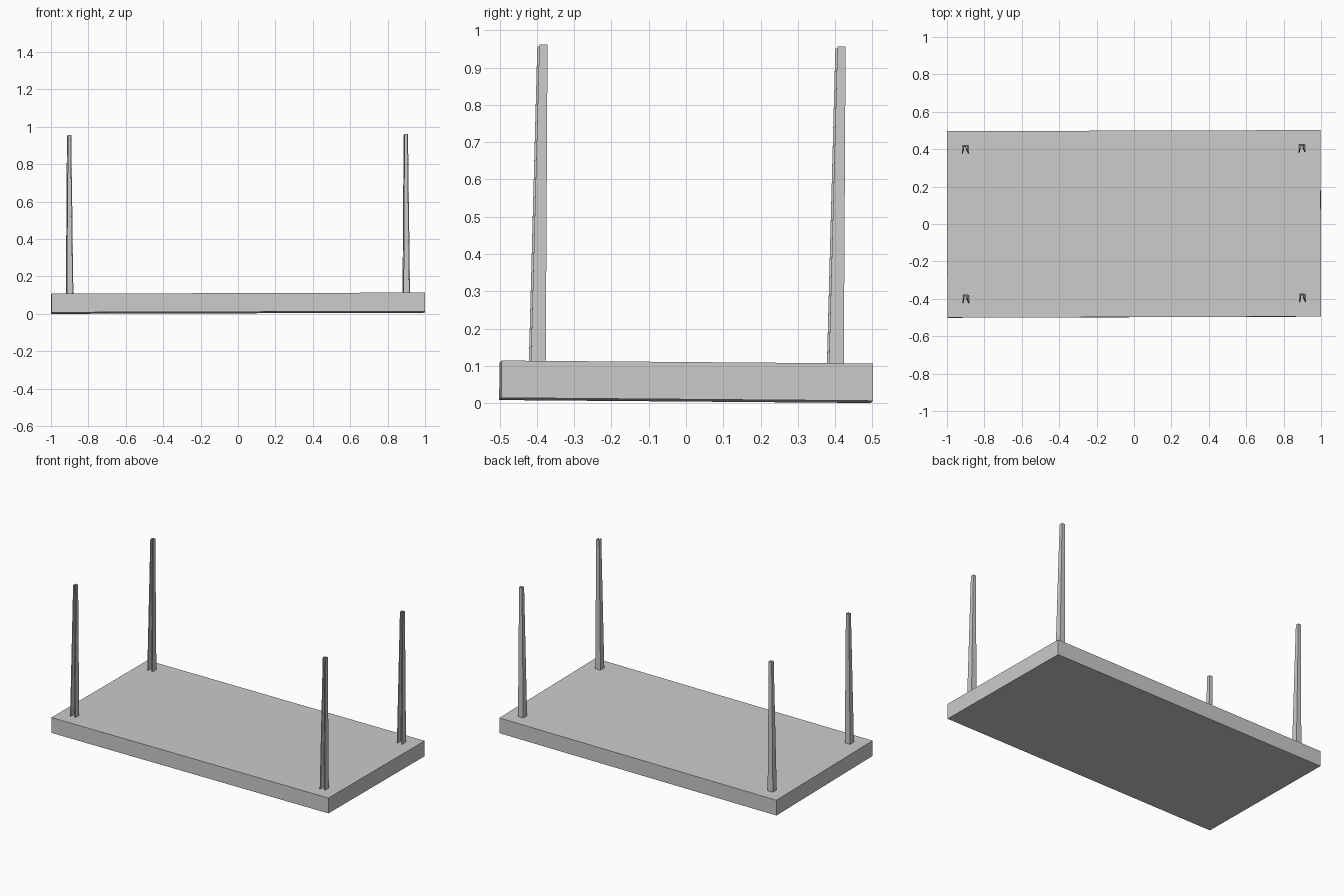
import bpy
import bmesh
from mathutils import Euler, Matrix, Vector

default = bpy.data.objects.get("Cube")
if default:
    bpy.data.objects.remove(default, do_unlink=True)

# Single plain grey
grey = bpy.data.materials.new("plain grey")
grey.use_nodes = True
colour = (0.6, 0.6, 0.6, 1.0)
grey.diffuse_color = colour
grey.node_tree.nodes["Principled BSDF"].inputs["Base Color"].default_value = colour

SLAB = 0.10       # slab thickness
LEG = 0.85        # leg length above the slab
SHEET = 0.006     # leg wall thickness

# The whole piece rests with a very slight tilt
tilt = Matrix.Translation((0, 0, 0.007)) @ Euler((-0.008, -0.003, 0.003)).to_matrix().to_4x4()


def add_object(name, bm):
    bmesh.ops.recalc_face_normals(bm, faces=bm.faces)
    mesh = bpy.data.meshes.new(name)
    bm.to_mesh(mesh)
    bm.free()
    mesh.materials.append(grey)
    obj = bpy.data.objects.new(name, mesh)
    bpy.context.collection.objects.link(obj)
    obj.matrix_world = tilt
    return obj


def channel(half_width, front, back):
    """U-shaped outline, open towards the front."""
    w, t = half_width, SHEET
    right = [(w, back), (w, front), (w - t, front), (w - t, back - t)]
    return right + [(-x, y) for x, y in reversed(right)]


def add_leg(name, cx, cy):
    bm = bmesh.new()
    rings = []
    for z, outline in ((SLAB - 0.005, channel(0.019, -0.02, 0.02)),
                       (SLAB + LEG, channel(0.0105, -0.004, 0.018))):
        rings.append([bm.verts.new(Vector((cx + x, cy + y, z))) for x, y in outline])
    low, high = rings
    n = len(low)
    for i in range(n):
        j = (i + 1) % n
        bm.faces.new((low[i], low[j], high[j], high[i]))
    bm.faces.new(low[::-1])
    bm.faces.new(high)
    add_object(name, bm)


# Flat slab lying at the bottom
bm = bmesh.new()
bmesh.ops.create_cube(bm, size=1, matrix=Matrix.Translation((0, 0, SLAB / 2))
                      @ Matrix.Diagonal((1.998, 0.997, SLAB, 1)))
add_object("table_top", bm)

# Four tapered upright legs
for side, sx in (("left", 1), ("right", -1)):
    for end, sy in (("front", -1), ("back", 1)):
        add_leg(f"{end}_{side}_leg", 0.9 * sx, 0.4 * sy)
